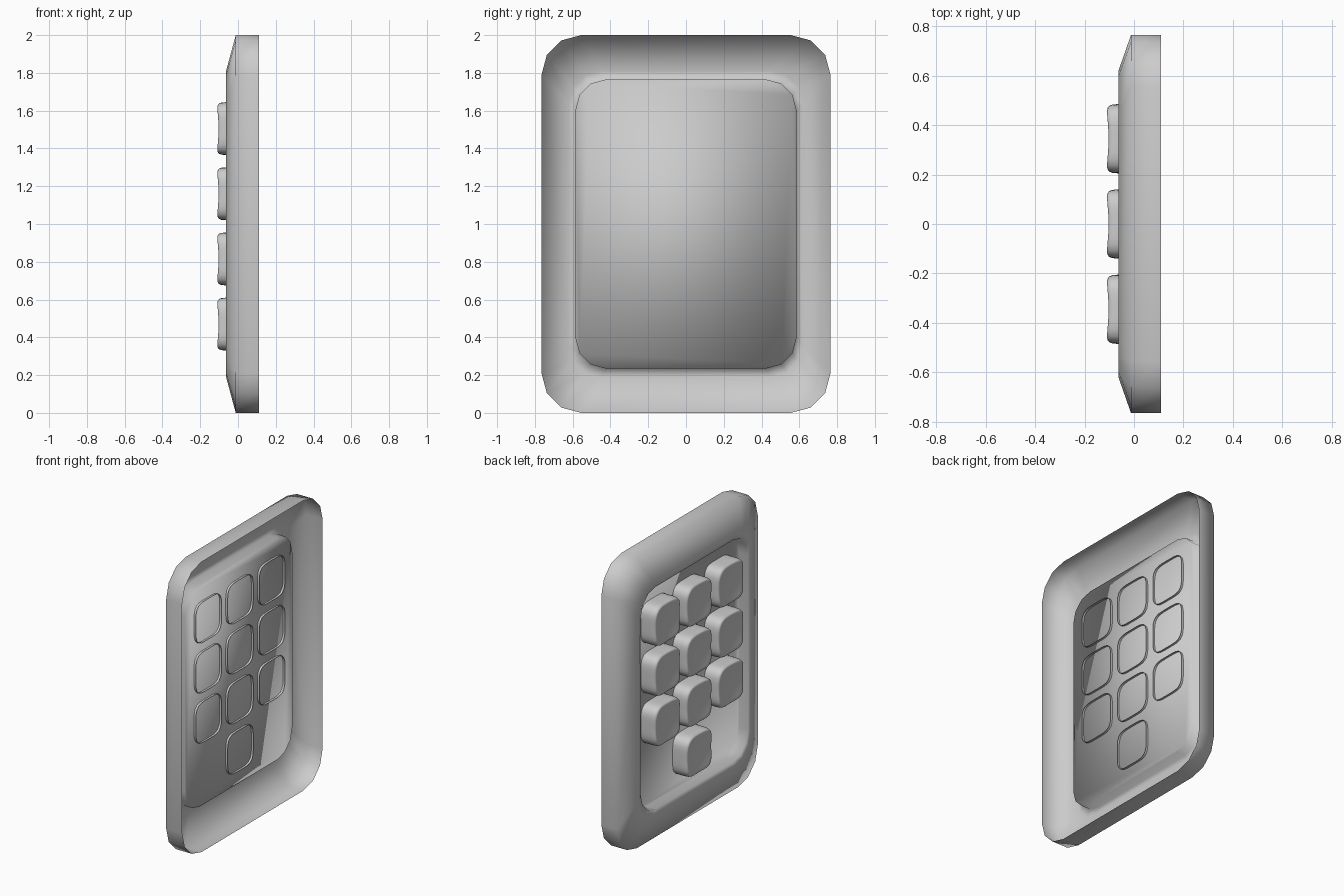
import bpy, bmesh, math

if "Cube" in bpy.data.objects:
    bpy.data.objects.remove(bpy.data.objects["Cube"])

HALF_Y, HALF_Z, MID_Z = 0.765, 1.0, 1.0


def rounded_rect(half_y, half_z, radius, segments):
    """Outline with rounded corners, as (y, z) pairs."""
    points = []
    for corner, (sy, sz) in enumerate([(1, 1), (-1, 1), (-1, -1), (1, -1)]):
        for i in range(segments + 1):
            a = math.radians(90 * (corner + i / segments))
            points.append((sy * (half_y - radius) + radius * math.cos(a),
                           sz * (half_z - radius) + radius * math.sin(a)))
    return points


def squircle(half, power, count):
    """Square outline with soft corners and slightly bulged sides."""
    points = []
    for i in range(count):
        a = 2 * math.pi * (i + 0.5) / count
        c, s = math.cos(a), math.sin(a)
        r = half / (abs(c) ** power + abs(s) ** power) ** (1 / power)
        points.append((r * c, r * s))
    return points


def loft(name, rings, tip=None):
    """Skin a list of rings; close the end with a face or a central tip."""
    bm = bmesh.new()
    loops = [[bm.verts.new(p) for p in ring] for ring in rings]
    n = len(loops[0])
    for a, b in zip(loops, loops[1:]):
        for i in range(n):
            j = (i + 1) % n
            bm.faces.new((a[i], a[j], b[j], b[i]))
    last = loops[-1]
    if tip:
        centre = bm.verts.new(tip)
        for i in range(n):
            bm.faces.new((last[i], last[(i + 1) % n], centre))
    else:
        bm.faces.new(last)
    bmesh.ops.recalc_face_normals(bm, faces=bm.faces)
    # the visible front of every part looks towards -x
    bm.normal_update()
    if sum(f.normal.x * f.calc_area() for f in bm.faces) > 0:
        bmesh.ops.reverse_faces(bm, faces=bm.faces)
    for f in bm.faces:
        f.smooth = True
    mesh = bpy.data.meshes.new(name)
    bm.to_mesh(mesh)
    bm.free()
    obj = bpy.data.objects.new(name, mesh)
    bpy.context.collection.objects.link(obj)
    return obj


# Housing: open-backed shell, sloped border, sunken panel
outline = rounded_rect(HALF_Y, HALF_Z, 0.21, 3)
section = [(1, 0.11), (1, -0.012), (0.81, -0.063), (0.765, -0.063), (0.765, 0.004)]
loft("housing", [[(x, y * s, MID_Z + z * s) for y, z in outline] for s, x in section])

# Button: hollow cap with rounded rim and dished face
cap = squircle(0.14, 4.5, 40)


def dished(y, z, offset=0.0):
    return -0.111 + offset + 0.021 * (1 - (y * y + z * z) / 0.0265)


rings = [[(x, y, z) for y, z in cap] for x in (0.019, -0.065)]
for scale, offset in [(0.985, 0.018), (0.955, 0.006), (0.91, 0.0), (0.8, 0.0), (0.6, 0.0), (0.3, 0.0)]:
    rings.append([(dished(y * scale, z * scale, offset), y * scale, z * scale) for y, z in cap])
button = loft("button", rings, tip=(dished(0, 0), 0, 0))

# Button layout: three full rows and one centred below
PITCH = 0.345
spots = [(col * PITCH, 1.505 - row * PITCH) for row in range(3) for col in (-1, 0, 1)]
spots.append((0, 1.505 - 3 * PITCH))
for i, (y, z) in enumerate(spots):
    obj = button if i == 0 else button.copy()
    if i:
        bpy.context.collection.objects.link(obj)
    obj.name = f"button_{i + 1}"
    obj.location = (0, y, z)
